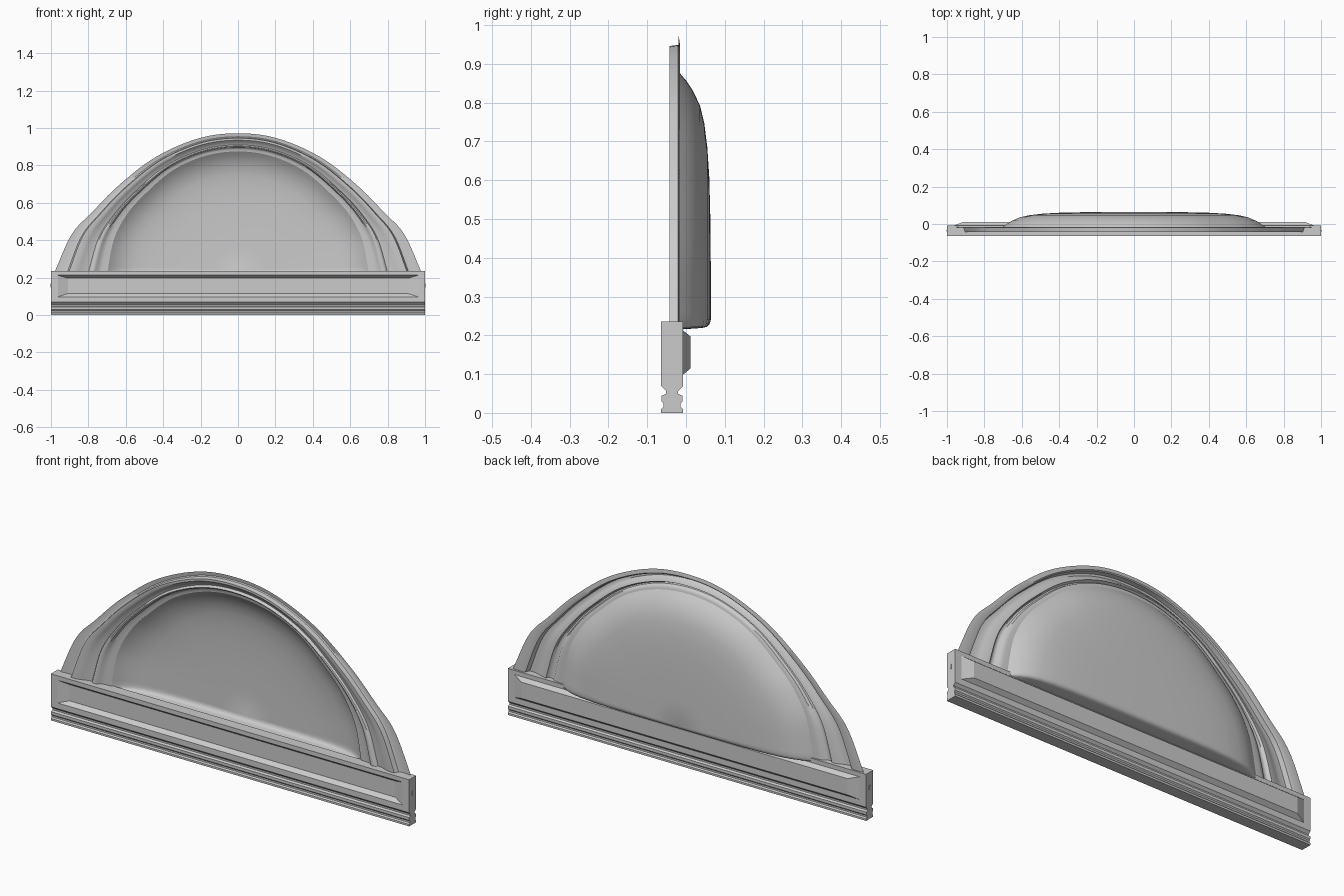
import bpy, bmesh, math
from mathutils import Vector

if "Cube" in bpy.data.objects:
    bpy.data.objects.remove(bpy.data.objects["Cube"])


def finish(bm, name, smooth=None):
    bmesh.ops.recalc_face_normals(bm, faces=bm.faces)
    me = bpy.data.meshes.new(name)
    bm.to_mesh(me)
    bm.free()
    ob = bpy.data.objects.new(name, me)
    bpy.context.collection.objects.link(ob)
    if smooth:
        bpy.ops.object.select_all(action='DESELECT')
        ob.select_set(True)
        bpy.context.view_layer.objects.active = ob
        bpy.ops.object.shade_smooth_by_angle(angle=math.radians(smooth))
    return ob


def arch_curve(half, steps=8):
    """Mirror a half outline (x, z) and smooth it with a Catmull-Rom spline."""
    p = [Vector(c) for c in half] + [Vector((-x, z)) for x, z in half[-2::-1]]
    p = [2 * p[0] - p[1]] + p + [2 * p[-1] - p[-2]]
    out = []
    for i in range(1, len(p) - 2):
        a, b, c, d = p[i - 1:i + 3]
        for k in range(steps):
            t = k / steps
            out.append(0.5 * (2 * b + (c - a) * t + (2 * a - 5 * b + 4 * c - d) * t ** 2
                              + (3 * b - a - 3 * c + d) * t ** 3))
    return out + [p[-2]]


# Outer edge of the moulding and rim of the bowl
outer = arch_curve([(.985, .22), (.89, .43), (.78, .55), (.636, .695),
                    (.44, .845), (.21, .945), (0, .972)])
inner = arch_curve([(.70, .22), (.665, .40), (.60, .53), (.51, .635),
                    (.355, .77), (.18, .85), (0, .875)])

# Arch moulding: section of (position from outer to inner edge, y)
section = [(0, -.019), (.19, -.016), (.24, -.020), (.27, -.043), (.38, -.043), (.46, -.036),
           (.56, -.026), (.64, -.023), (.67, -.034), (.71, -.037), (.76, -.034),
           (.80, -.022), (.88, -.017), (1, -.015)]
bm = bmesh.new()
rows = [[bm.verts.new((o.lerp(i, t).x, y, o.lerp(i, t).y)) for o, i in zip(outer, inner)]
        for t, y in section]
for r, s in zip(rows, rows[1:]):
    for k in range(len(r) - 1):
        bm.faces.new((r[k], r[k + 1], s[k + 1], s[k]))
finish(bm, "arch_moulding", 40)

# Bowl: depth by radius, flattened half dish with a rounded floor
dish = [(1, -.015), (.97, .001), (.93, .018), (.87, .036), (.80, .047), (.70, .055),
        (.58, .060), (.4, .063), (.2, .064)]
bm = bmesh.new()
base = .24
centre = bm.verts.new((0, .064, base))
rows = [[bm.verts.new((p.x * r, y, base + (p.y - .22) * (.875 - base) / .655 * r))
         for p in inner] for r, y in dish]
for r, s in zip(rows, rows[1:]):
    for k in range(len(r) - 1):
        bm.faces.new((r[k], r[k + 1], s[k + 1], s[k]))
for k in range(len(inner) - 1):
    bm.faces.new((rows[-1][k], rows[-1][k + 1], centre))
edge = [r[0] for r in rows] + [centre] + [r[-1] for r in rows[::-1]]
for z, f in [(.229, .96), (.222, .87), (.219, .72), (.215, 0)]:
    new = [bm.verts.new((v.co.x, -.015 + (e.co.y + .015) * f, z))
           for v, e in zip(edge, [r[0] for r in rows] + [centre] + [r[-1] for r in rows[::-1]])]
    for k in range(len(edge) - 1):
        bm.faces.new((edge[k], edge[k + 1], new[k + 1], new[k]))
    edge = new
bmesh.ops.remove_doubles(bm, verts=bm.verts, dist=1e-5)
finish(bm, "niche_bowl", 50)

# Beam: grooved profile (half width, z) extruded along x
mid = -.036
profile = [(.028, 0), (.028, .010), (.022, .016), (.022, .024), (.027, .030), (.027, .044),
           (.016, .049), (.016, .057), (.028, .069), (.028, .235)]
loop = [(mid + w, z) for w, z in profile] + [(mid - w, z) for w, z in profile[::-1]]
bm = bmesh.new()
cap = bm.faces.new([bm.verts.new((-1, y, z)) for y, z in loop])
ext = bmesh.ops.extrude_face_region(bm, geom=[cap])
bmesh.ops.translate(bm, vec=(2, 0, 0),
                    verts=[g for g in ext['geom'] if isinstance(g, bmesh.types.BMVert)])
bmesh.ops.recalc_face_normals(bm, faces=bm.faces)

# Pressed panel: sunk on the front of the beam, raised on the back
for f in [f for f in bm.faces if abs(f.normal.y) > .99 and f.calc_area() > .3]:
    y0 = f.calc_center_median().y
    for x, lo, hi, dy in [(.963, .098, .213, 0), (.91, .115, .197, .02)]:
        bmesh.ops.inset_region(bm, faces=[f], thickness=.01)
        for v in f.verts:
            v.co = (math.copysign(x, v.co.x), y0 + dy, hi if v.co.z > .152 else lo)
finish(bm, "beam")

# Small locating pegs on the beam ends
for s, side in ((-1, "left"), (1, "right")):
    bm = bmesh.new()
    bmesh.ops.create_cube(bm, size=1)
    for v in bm.verts:
        v.co = (s * .996 + v.co.x * .012, mid + v.co.y * .008, .158 + v.co.z * .022)
    finish(bm, "end_peg_" + side)
